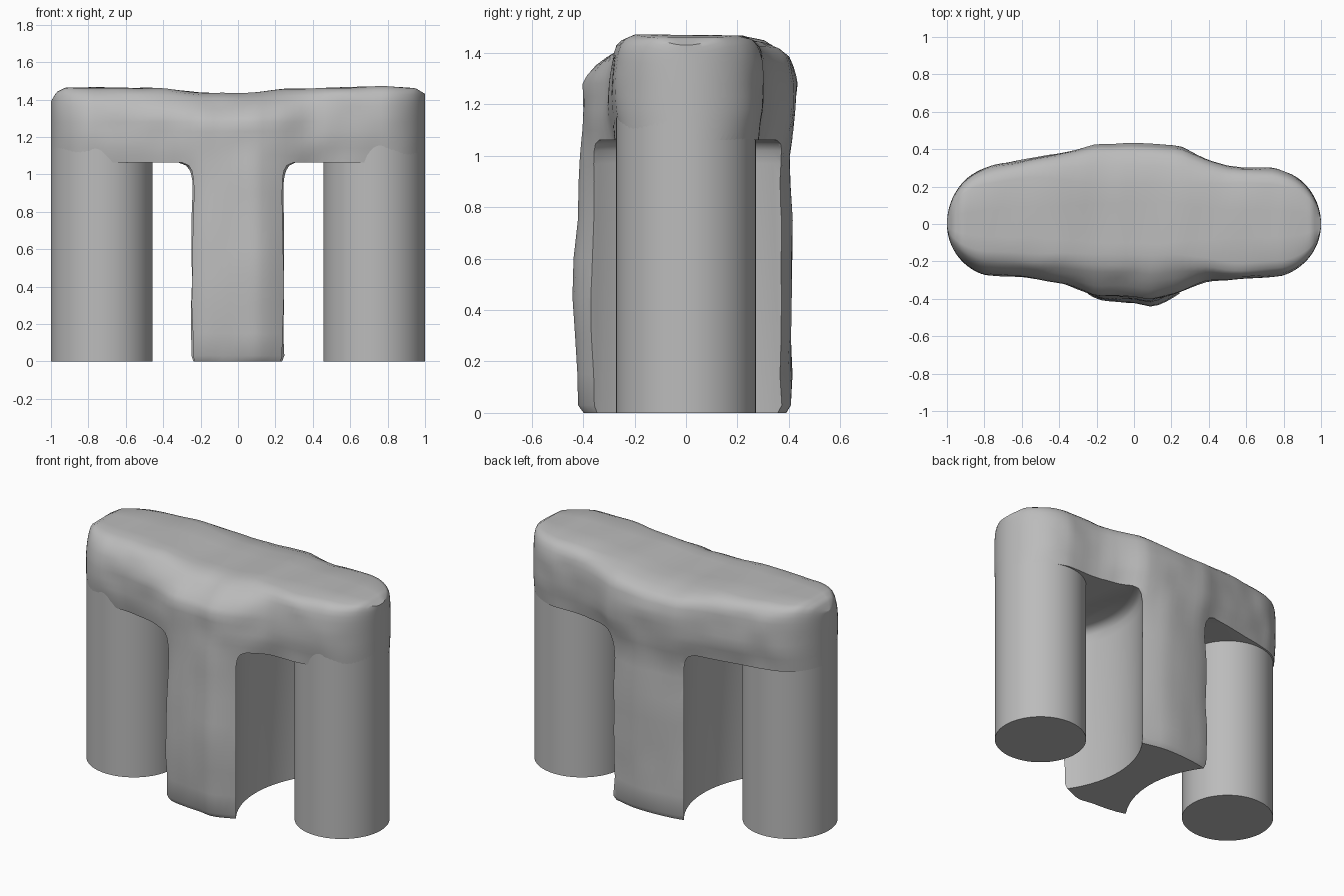
import bpy, bmesh, math
from mathutils import noise, Vector

old = bpy.data.objects.get("Cube")
if old:
    bpy.data.objects.remove(old, do_unlink=True)

COL_X, COL_R = 0.728, 0.272

grey = bpy.data.materials.new("stone_grey")
grey.use_nodes = True
grey.diffuse_color = (0.5, 0.5, 0.5, 1)
grey.node_tree.nodes["Principled BSDF"].inputs["Base Color"].default_value = (0.5, 0.5, 0.5, 1)


def lerp(points, t):
    """Piecewise linear curve through (t, value) points."""
    if t <= points[0][0]:
        return points[0][1]
    for (a, p), (b, q) in zip(points, points[1:]):
        if t <= b:
            return p + (q - p) * (t - a) / (b - a)
    return points[-1][1]


def loft(name, loops):
    """Closed solid through loops of equal length, capped at both ends."""
    bm = bmesh.new()
    rings = [[bm.verts.new(p) for p in loop] for loop in loops]
    for a, b in zip(rings, rings[1:]):
        for j in range(len(a)):
            k = (j + 1) % len(a)
            bm.faces.new((a[j], a[k], b[k], b[j]))
    bm.faces.new(rings[0])
    bm.faces.new(rings[-1])
    bmesh.ops.recalc_face_normals(bm, faces=bm.faces)
    mesh = bpy.data.meshes.new(name)
    bm.to_mesh(mesh)
    bm.free()
    mesh.materials.append(grey)
    obj = bpy.data.objects.new(name, mesh)
    bpy.context.collection.objects.link(obj)
    return obj


def turned(name, x, profile):
    """Round solid turned from (radius, height) points."""
    turns = [math.tau * i / 96 for i in range(96)]
    return loft(name, [[(x + r * math.cos(t), r * math.sin(t), z) for t in turns]
                       for r, z in profile])


def activate(obj):
    bpy.ops.object.select_all(action="DESELECT")
    obj.select_set(True)
    bpy.context.view_layer.objects.active = obj


def smooth(obj):
    activate(obj)
    bpy.ops.object.shade_smooth_by_angle(angle=math.radians(40))


# Plan outline and top height along x
FRONT = [(-.8, .27), (-.6, .285), (-.4, .32), (-.2, .4), (0, .405),
         (.1, .425), (.2, .395), (.4, .31), (.6, .29), (.8, .27)]
BACK = [(-.8, .295), (-.7, .32), (-.6, .34), (-.4, .38), (-.2, .43), (.1, .435),
        (.25, .415), (.4, .34), (.5, .31), (.75, .295), (.8, .28)]
TOP = [(-1, 1.39), (-.97, 1.44), (-.92, 1.465), (-.4, 1.46), (-.2, 1.435), (0, 1.43),
       (.25, 1.455), (.8, 1.47), (.95, 1.46), (1, 1.43)]
# Wall profiles (height, depth factor) and crown profiles (rise, depth factor)
FRONT_WALL = [(0, .95), (.03, 1), (.4, 1.05), (.6, 1.03), (1, .97), (1.28, .95)]
BACK_WALL = [(0, .9), (.03, .94), (.8, .95), (1, .92), (1.2, .98), (1.28, 1)]
END_WALL = [(1.06, .94), (1.18, 1)]
CROWN = [.2, .45, .65, .8, .92, 1]
FRONT_CROWN = [.91, .83, .73, .64, .55, .4]
BACK_CROWN = [.99, .97, .94, .86, .72, .5]
CRISP_END = [1, .99, .97, .93, .86, .72]
WORN_END = [.99, .94, .87, .79, .7, .54]
LEVELS = [0, .03, .15, .3, .45, .6, .75, .9, 1, 1.06, 1.1, 1.14, 1.18, 1.23, 1.28]


def half_depth(outline, x):
    """Outline depth, rounding off concentric with the columns at the ends."""
    y, past = lerp(outline, x), abs(x) - COL_X
    if past > .07:
        arc = math.sqrt(max(COL_R ** 2 - past ** 2, 1e-5))
        y *= arc / math.sqrt(COL_R ** 2 - .07 ** 2)
    return y


def side_points(x, sign):
    """One wall from the ground up over the shoulder."""
    outline, wall, crown = ((FRONT, FRONT_WALL, FRONT_CROWN) if sign < 0
                            else (BACK, BACK_WALL, BACK_CROWN))
    end = WORN_END if sign < 0 and x < 0 else CRISP_END
    y, top = half_depth(outline, x), lerp(TOP, x)
    w = min(1, max(0, (abs(x) - .15) / .45))
    w = w * w * (3 - 2 * w)
    pts = []
    for z in LEVELS:
        # the pier's faces bow out between its corners
        bow = 1 - x * x * min(1, max(0, (1.15 - z) / .2)) * (1 - w)
        pts.append((x, sign * y * bow * (lerp(wall, z) * (1 - w) + lerp(END_WALL, z) * w), z))
    z0 = LEVELS[-1]
    for u, c, e in zip(CROWN, crown, end):
        pts.append((x, sign * y * (c * (1 - w) + e * w), z0 + (top - z0) * u))
    pts.append((x, sign * y * .25, top))
    return pts


def roughen(point):
    v = Vector(point)
    bump = noise.noise(v * 6) * .012 * min(1, 4 * (1 - abs(v.x)))
    if v.z > 1.4:
        v.z += bump * .6
    elif v.z > 0:
        v.y += bump
    return v


# Rough-hewn body: sections along x joined into one solid
STEPS = 72
stations = [math.sin((i / STEPS - .5) * math.pi) for i in range(STEPS + 1)]
body = loft("lintel_and_pier", [
    [roughen(p) for p in side_points(x, -1) + side_points(x, 1)[::-1]] for x in stations])

# Round passages with a coved ceiling leave a waisted pier below the lintel
PASSAGE = [(.608, -.5), (.608, .97), (.6, 1.02), (.585, 1.047), (.55, 1.062)]
for side in (-1, 1):
    cutter = turned("passage_cutter", side * COL_X, PASSAGE)
    cutter.hide_render = True
    mod = body.modifiers.new("passage", "BOOLEAN")
    mod.operation = "DIFFERENCE"
    mod.solver = "EXACT"
    mod.object = cutter
    activate(body)
    bpy.ops.object.modifier_apply(modifier=mod.name)
    bpy.data.objects.remove(cutter, do_unlink=True)
smooth(body)

# Round columns, running up into the ends of the lintel
for name, side in (("right_column", -1), ("left_column", 1)):
    smooth(turned(name, side * COL_X, [(COL_R, 0), (COL_R, 1.22)]))
